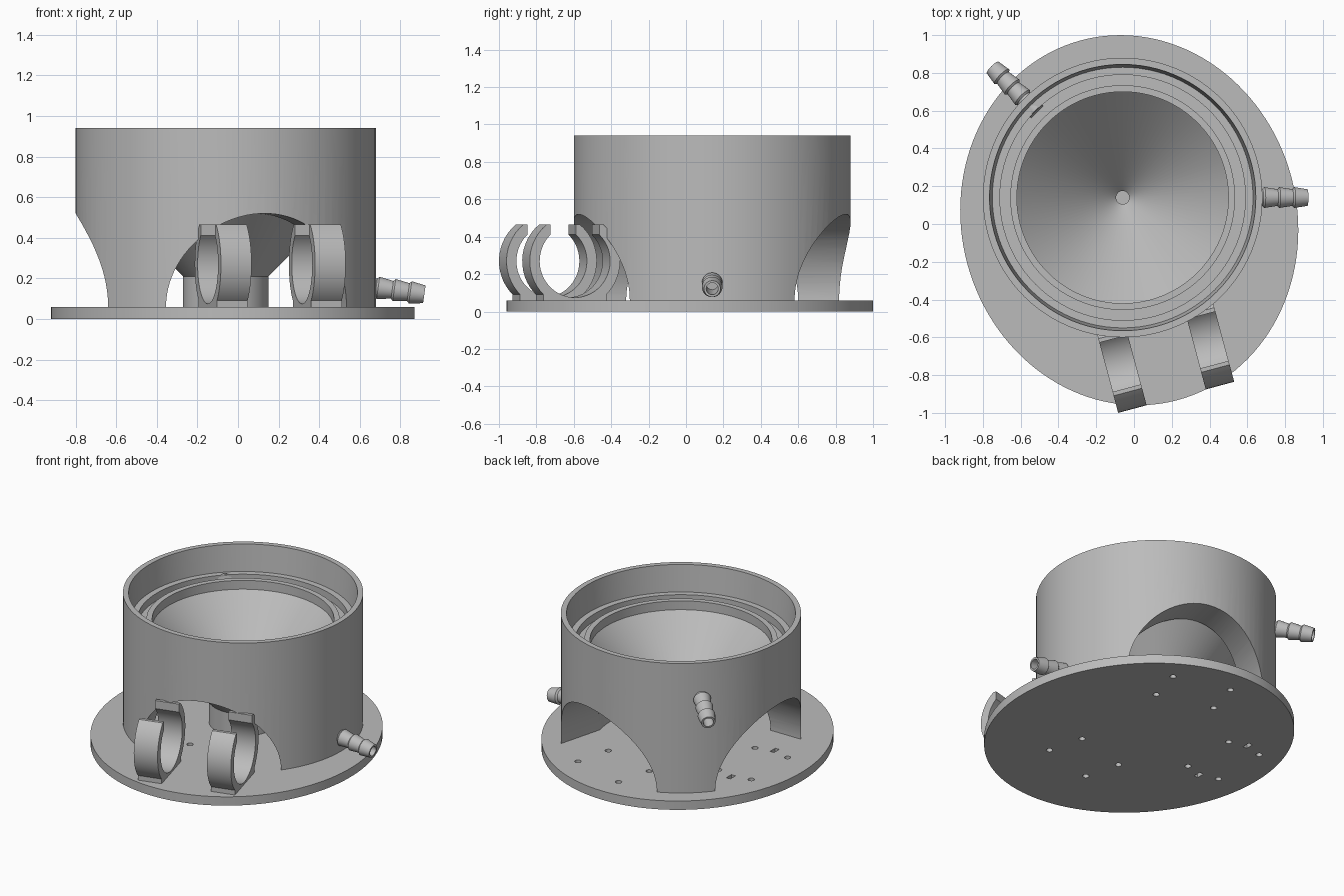
import bpy, bmesh, math
from math import cos, sin, radians
from mathutils import Matrix, Vector

if "Cube" in bpy.data.objects:
    bpy.data.objects.remove(bpy.data.objects["Cube"])

grey = bpy.data.materials.new("plain_grey")
grey.use_nodes = True
grey.diffuse_color = (0.5, 0.5, 0.5, 1)
grey.node_tree.nodes["Principled BSDF"].inputs["Base Color"].default_value = (0.5, 0.5, 0.5, 1)

AXIS = Matrix.Translation((-0.06, 0.14, 0))   # centre of the round body
ARCHES = (-75, 75, 180)                       # directions of the three openings
PLATE_TOP = 0.06


def facing(deg):
    """Frame on the body axis whose local x points outwards at an angle."""
    return AXIS @ Matrix.Rotation(radians(deg), 4, 'Z')


def finish(name, bm, matrix=Matrix()):
    bmesh.ops.remove_doubles(bm, verts=bm.verts, dist=1e-5)
    bmesh.ops.recalc_face_normals(bm, faces=bm.faces)
    bm.transform(matrix)
    mesh = bpy.data.meshes.new(name)
    bm.to_mesh(mesh)
    bm.free()
    mesh.materials.append(grey)
    ob = bpy.data.objects.new(name, mesh)
    bpy.context.collection.objects.link(ob)
    return ob


def activate(ob):
    bpy.ops.object.select_all(action='DESELECT')
    ob.select_set(True)
    bpy.context.view_layer.objects.active = ob


def smooth(ob):
    activate(ob)
    bpy.ops.object.shade_smooth_by_angle(angle=radians(30))


def lathe(name, profile, matrix, closed=False, steps=96):
    bm = bmesh.new()
    vs = [bm.verts.new((r, 0, z)) for r, z in profile]
    for a, b in zip(vs, vs[1:] + vs[:1] if closed else vs[1:]):
        bm.edges.new((a, b))
    bmesh.ops.spin(bm, geom=bm.verts[:] + bm.edges[:], cent=(0, 0, 0), axis=(0, 0, 1),
                   angle=2 * math.pi, steps=steps, use_merge=True)
    return finish(name, bm, matrix)


def add_cylinder(bm, radius, depth, matrix, segments=24):
    bmesh.ops.create_cone(bm, cap_ends=True, segments=segments, radius1=radius,
                          radius2=radius, depth=depth, matrix=matrix)


def add_box(bm, size, matrix):
    bmesh.ops.create_cube(bm, size=1, matrix=matrix @ Matrix.Diagonal((*size, 1)))


def cut(ob, bm):
    """Subtract the shapes in bm from ob."""
    cutter = finish("cutter", bm)
    cutter.hide_render = True
    mod = ob.modifiers.new("cut", 'BOOLEAN')
    mod.operation, mod.solver, mod.object = 'DIFFERENCE', 'EXACT', cutter
    activate(ob)
    bpy.ops.object.modifier_apply(modifier=mod.name)
    bpy.data.objects.remove(cutter)


# Oval base plate with screw holes under each opening
bm = bmesh.new()
oval = Matrix.Translation((-0.025, 0.02, PLATE_TOP / 2)) @ Matrix.Rotation(radians(15), 4, 'Z')
add_cylinder(bm, 1, PLATE_TOP, oval @ Matrix.Diagonal((0.888, 0.986, 1, 1)), 128)
plate = finish("base_plate", bm)
bm = bmesh.new()
for deg in ARCHES:
    for out in (0.42, 0.665):
        for side in (-0.195, 0.195):
            add_cylinder(bm, 0.02, 0.3, facing(deg) @ Matrix.Translation((out, side, 0)))
for side in (-0.235, 0.235):
    add_box(bm, (0.03, 0.055, 0.3), facing(180) @ Matrix.Translation((0.54, side, 0)))
cut(plate, bm)
smooth(plate)

# Outer wall: stepped cup with a seal groove, cut by three round arches
wall = lathe("outer_wall", [
    (0.74, 0.05), (0.74, 0.94), (0.705, 0.94), (0.69, 0.76), (0.65, 0.76), (0.65, 0.71),
    (0.595, 0.71), (0.595, 0.76), (0.56, 0.76), (0.56, 0.70), (0.53, 0.67), (0.53, 0.05)],
    AXIS, closed=True)
for deg in ARCHES:
    bm = bmesh.new()
    add_cylinder(bm, 0.46, 0.8, facing(deg) @ Matrix.Translation((0.6, 0, PLATE_TOP))
                 @ Matrix.Rotation(radians(90), 4, 'Y'), 96)
    cut(wall, bm)
smooth(wall)

# Funnel with a drain and a central post
smooth(lathe("funnel", [
    (0, 0.1), (0.035, 0.1), (0.035, 0.175), (0.56, 0.70), (0.56, 0.56), (0.21, 0.21),
    (0.21, 0.05), (0, 0.05)], AXIS))

# Barbed hose nozzles, tilted down
barbs = [(0, -0.1), (0.045, -0.1), (0.045, 0)]
for i in range(3):
    barbs += [(0.055, 0.08 * i + 0.01), (0.044, 0.08 * i + 0.08)]
barbs += [(0.032, 0.24), (0.032, 0.05), (0, 0.05)]
for name, deg, height, tilt in (("drain_nozzle", 0, 0.155, 8), ("overflow_nozzle", 135, 0.70, 14)):
    place = (facing(deg) @ Matrix.Translation((0.74, 0, height))
             @ Matrix.Rotation(radians(90 + tilt), 4, 'Y'))
    smooth(lathe(name, barbs, place, steps=32))

# Open ring clips standing in front of the front arch
OUTER, INNER, TIP, GAP, HALF = 0.25, 0.195, 0.195, 0.135, 0.078


def arc(radius, start, end, steps=40):
    angles = [radians(start + (end - start) * i / steps) for i in range(steps + 1)]
    return [(radius * cos(a), radius * sin(a)) for a in angles]


tip_deg = math.degrees(math.asin(TIP / OUTER))
gap_deg = math.degrees(math.acos(GAP / INNER))
outline = (arc(OUTER, tip_deg, -180 - tip_deg) + [(-GAP, TIP)]
           + arc(INNER, -180 - gap_deg, gap_deg) + [(GAP, TIP)])
for name, side in (("right_clip", -0.24), ("left_clip", 0.24)):
    bm = bmesh.new()
    face = bm.faces.new([bm.verts.new((x, -HALF, z)) for x, z in outline])
    ext = bmesh.ops.extrude_face_region(bm, geom=[face], use_keep_orig=True)
    moved = [g for g in ext["geom"] if isinstance(g, bmesh.types.BMVert)]
    bmesh.ops.translate(bm, verts=moved, vec=Vector((0, 2 * HALF, 0)))
    for sx in (-1, 1):
        add_box(bm, (0.05, 2 * HALF, 0.06), Matrix.Translation((sx * 0.15, 0, -0.19)))
    smooth(finish(name, bm, facing(-75) @ Matrix.Translation((0.845, side, 0.27))))
